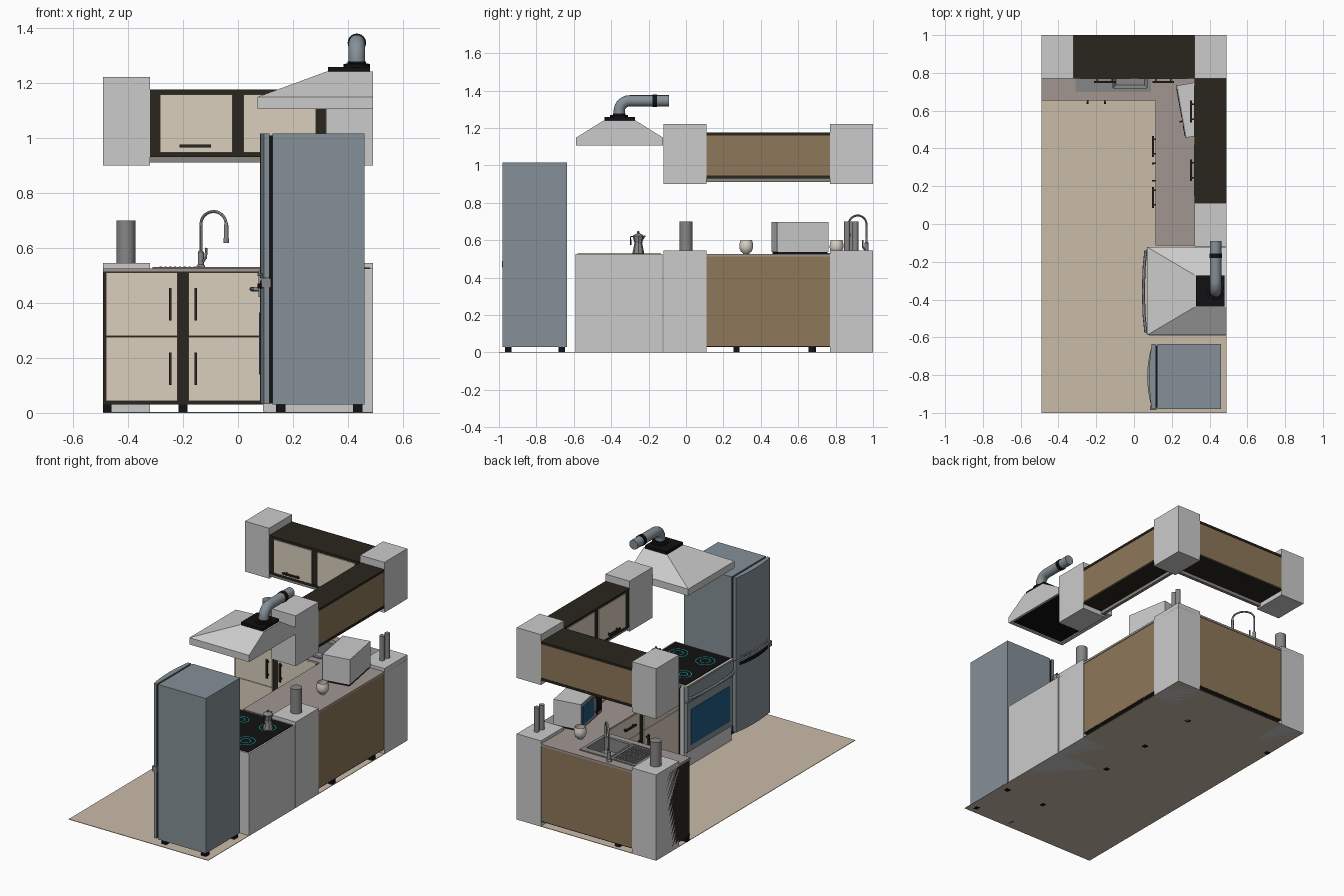
import bpy, bmesh, math
from mathutils import Vector, Matrix

if "Cube" in bpy.data.objects:
    bpy.data.objects.remove(bpy.data.objects["Cube"])

def mat(name, hexcol):
    m = bpy.data.materials.new(name)
    m.diffuse_color = [(int(hexcol[i:i+2], 16) / 255) ** 2.2 for i in (0, 2, 4)] + [1]
    m.use_nodes = True
    m.node_tree.nodes["Principled BSDF"].inputs["Base Color"].default_value = m.diffuse_color
    return m

CREAM, DARK, BROWN = mat("cream", "d9cdbc"), mat("dark_wood", "2e2923"), mat("brown", "8c775a")
STEEL, FLOOR, TOP = mat("blue_steel", "848f96"), mat("floor_tan", "c8b9a6"), mat("counter", "a09590")
BLACK, GLASS, TEAL = mat("black", "18181a"), mat("blue_glass", "265a80"), mat("teal", "109aa0")
METAL, CHINA, YELLOW = mat("metal", "858585"), mat("china", "d8d2c8"), mat("strip", "8a8580")

def finish(name, bm, m=None, smooth=False):
    bmesh.ops.recalc_face_normals(bm, faces=bm.faces)
    me = bpy.data.meshes.new(name)
    bm.to_mesh(me)
    bm.free()
    o = bpy.data.objects.new(name, me)
    bpy.context.collection.objects.link(o)
    if m:
        me.materials.append(m)
    if smooth:
        bpy.ops.object.select_all(action='DESELECT')
        o.select_set(True)
        bpy.context.view_layer.objects.active = o
        bpy.ops.object.shade_smooth_by_angle()
    return o

def box(name, x0, x1, y0, y1, z0, z1, m=None, swap=False):
    if swap:
        x0, x1, y0, y1 = y0, y1, x0, x1
    bm = bmesh.new()
    bmesh.ops.create_cube(bm, size=1, matrix=Matrix.Translation(((x0+x1)/2, (y0+y1)/2, (z0+z1)/2))
                          @ Matrix.Diagonal((x1-x0, y1-y0, z1-z0, 1)))
    return finish(name, bm, m)

def prism(name, pts, z0, z1, m=None):
    bm = bmesh.new()
    f = bm.faces.new([bm.verts.new((x, y, z0)) for x, y in pts])
    r = bmesh.ops.extrude_face_region(bm, geom=[f])
    for v in r['geom']:
        if isinstance(v, bmesh.types.BMVert):
            v.co.z = z1
    return finish(name, bm, m)

def loft(name, rings, m=None, smooth=False, caps=True):
    bm = bmesh.new()
    vs = [[bm.verts.new(p) for p in r] for r in rings]
    n = len(vs[0])
    for a, b in zip(vs, vs[1:]):
        for i in range(n):
            bm.faces.new((a[i], a[(i+1) % n], b[(i+1) % n], b[i]))
    if caps:
        bm.faces.new(vs[0])
        bm.faces.new(vs[-1])
    return finish(name, bm, m, smooth)

def lathe(name, prof, x, y, m=None, n=24, smooth=True):
    return loft(name, [[(x + r*math.cos(2*math.pi*i/n), y + r*math.sin(2*math.pi*i/n), z)
                        for i in range(n)] for r, z in prof], m, smooth)

def tube(name, pts, r, m=None, n=12):
    # sweep a circle along a polyline
    pts = [Vector(p) for p in pts]
    rings, ref = [], None
    for i, p in enumerate(pts):
        t = (pts[min(i+1, len(pts)-1)] - pts[max(i-1, 0)]).normalized()
        ref = t.orthogonal() if ref is None else (ref - t * ref.dot(t))
        ref.normalize()
        b = t.cross(ref)
        rings.append([p + r*(ref*math.cos(2*math.pi*k/n) + b*math.sin(2*math.pi*k/n)) for k in range(n)])
    return loft(name, rings, m, True)

def rect(x0, x1, y0, y1, z):
    return [(x0, y0, z), (x1, y0, z), (x1, y1, z), (x0, y1, z)]

def handle(name, u, z, d, length, vertical, swap):
    # bar with two standoffs, in front of plane d
    h, t = length/2, 0.005
    hu, hz = (t, h) if vertical else (h, t)
    box(name + "_bar", u-hu, u+hu, d-.024, d-.014, z-hz, z+hz, DARK, swap)
    for s in (-.7, .7):
        cu, cz = (u, z+s*h) if vertical else (u+s*h, z)
        box(name + "_post", cu-.004, cu+.004, d-.016, d, cz-.004, cz+.004, DARK, swap)

# floor and grey wall blocks
box("floor", -.49, .49, -1, 1, 0, .003, FLOOR)
for x0, x1, y0, y1 in ((-.49, -.32, .77, 1), (.32, .49, .77, 1), (.32, .49, -.12, .11)):
    box("lower_block", x0, x1, y0, y1, 0, .545)
    box("upper_block", x0, x1, y0, y1, .90, 1.22)

# upper cabinets: (side, u range, door ranges, front, back)
for side, swap, u0, u1, d0, d1 in (("back", False, -.32, .32, .77, 1), ("right", True, .11, .77, .32, .49)):
    n = side + "_upper_"
    c = (u0+u1)/2
    box(n+"top", u0, u1, d0, d1, 1.16, 1.175, DARK, swap)
    box(n+"bottom", u0, u1, d0, d1, .93, .945, DARK, swap)
    box(n+"back_panel", u0, u1, d1-.012, d1-.003, .945, 1.16, BROWN, swap)
    box(n+"face_frame", u0, u1, d0+.004, d0+.02, .945, 1.16, DARK, swap)
    box(n+"light_strip", u0, u1, d0+.01, d0+.03, .91, .93, YELLOW, swap)
    for s in (-1, 1):
        e = sorted((c+s*.02, c+s*((u1-u0)/2-.037)))
        box(n+"door", *e, d0-.002, d0+.006, .947, 1.158, CREAM, swap)
        handle(n+"handle", c+s*.155, .97, d0, .115, False, swap)

# base cabinets
for side, swap, u0, u1, d0, d1, c, a, b, split in (
        ("back", False, -.49, .12, .66, 1, -.2, -.48, .085, .277),
        ("right", True, -.115, .66, .12, .49, .275, -.1, .65, .38)):
    n = side + "_base_"
    end = .32 if side == "back" else .77
    box(n+"bottom", u0, end, d0, d1-.005, .03, .042, DARK, swap)
    box(n+"face_frame", u0, u1, d0+.004, d0+.02, .042, .512, DARK, swap)
    box(n+"end_panel", u0, u0+.012, d0+.004, d1-.02, .042, .512, DARK, swap)
    box(n+"back_panel", -.32 if side == "back" else .11, end, d1-.014, d1-.004, .035, .512, BROWN, swap)
    for e0, e1 in ((a, c-.02), (c+.02, b)):
        box(n+"lower_door", e0, e1, d0-.002, d0+.006, .044, split-.002, CREAM, swap)
        box(n+"upper_door", e0, e1, d0-.002, d0+.006, split+.002, .51, CREAM, swap)
    for s in (-1, 1):
        handle(n+"lower_handle", c+s*.046, .16 if side == "back" else .29, d0, .118, True, swap)
        if side == "back":
            handle(n+"upper_handle", c+s*.046, .395, d0, .118, True, swap)
        else:
            handle(n+"drawer_handle", c+s*.135, .46, d0, .11, False, swap)
for x, y in ((-.475, .68), (-.2, .68), (-.2, .96), (.14, .27), (.14, -.09), (.47, .27), (.47, .67), (.14, .67)):
    box("cabinet_foot", x-.016, x+.016, y-.016, y+.016, 0, .032, BLACK)

# L-shaped worktop with sink opening
counter = prism("worktop", [(-.49, .655), (.115, .655), (.115, -.115), (.49, -.115), (.49, 1), (-.49, 1)], .512, .525, TOP)
cut = box("sink_cutter", -.115, .075, .715, .905, .4, .6)
mod = counter.modifiers.new("hole", 'BOOLEAN')
mod.object, mod.solver = cut, 'EXACT'
bpy.context.view_layer.objects.active = counter
bpy.ops.object.modifier_apply(modifier="hole")
bpy.data.objects.remove(cut)

# sink: bowl, rim, drainboard and ribs
loft("sink_bowl", [rect(-.095, .055, .735, .885, .43), rect(-.11, .07, .72, .90, .45), rect(-.11, .07, .72, .90, .531),
                   rect(-.12, .09, .70, .94, .531), rect(-.12, .09, .70, .94, .525)], METAL, caps=False)
box("sink_bowl_floor", -.095, .055, .735, .885, .427, .43, METAL)
box("sink_drainboard", -.31, -.12, .70, .94, .525, .528, METAL)
for x0, x1, y0, y1 in ((-.31, -.12, .70, .71), (-.31, -.12, .93, .94), (-.31, -.30, .71, .93)):
    box("drainboard_rim", x0, x1, y0, y1, .528, .531, METAL)
for i in range(9):
    for j in range(4):
        x, y = -.285 + .0175*i, .725 + .051*j
        box("drainboard_rib", x, x+.008, y, y+.042, .528, .532, METAL)

# faucet: base at the back, gooseneck running diagonally over the bowl
p, q = Vector((-.135, .965, 0)), Vector((-.043, .87, 0))
path = [p + Vector((0, 0, .525)), p + Vector((0, 0, .60)), p + Vector((0, 0, .68))]
for i in range(1, 13):
    t = math.pi*i/12
    path.append(p.lerp(q, (1-math.cos(t))/2) + Vector((0, 0, .685 + .047*math.sin(t))))
path.append(q + Vector((0, 0, .65)))
tube("faucet_neck", path, .0055, METAL)
lathe("faucet_spout", [(.006, .69), (.008, .68), (.008, .64), (.01, .63), (.01, .617)], q.x, q.y, METAL, 12)
lathe("faucet_base", [(.016, .525), (.015, .535), (.011, .54), (.011, .585), (.006, .59)], p.x, p.y, METAL, 16)
tube("faucet_lever", [p + Vector((.008, -.01, .55)), p + Vector((.018, -.02, .565)), p + Vector((.02, -.02, .60))], .005, METAL)

# canisters and bottles on the blocks
for x, y in ((-.407, .885), (.41, 0)):
    lathe("canister", [(.034, .545), (.034, .70)], x, y, METAL, 32)
for x, y in ((.41, .862), (.415, .906)):
    lathe("bottle", [(.016, .545), (.016, .70)], x, y, METAL, 20)

# bowls
for x, y in ((.37, .322), (.18, .805)):
    lathe("bowl", [(.017, .525), (.017, .53), (.03, .541), (.037, .56), (.036, .58), (.031, .6),
                   (.029, .6), (.033, .58), (.033, .56), (.015, .535)], x, y, CHINA, 28)

# microwave, turned slightly
parts = [box("microwave_body", -.085, .085, -.14, .14, .538, .698),
         box("microwave_front", -.092, -.085, -.14, .14, .538, .698, METAL),
         box("microwave_window", -.094, -.091, -.03, .125, .56, .678, GLASS),
         box("microwave_panel", -.094, -.091, -.13, -.07, .555, .683, BLACK),
         box("microwave_handle", -.108, -.1, -.055, -.047, .56, .68, DARK),
         box("microwave_base", -.08, .08, -.135, .135, .526, .539, BLACK)]
parts += [box("microwave_handle_post", -.102, -.09, -.055, -.047, z, z+.008, DARK) for z in (.57, .66)]
for o in parts:
    o.data.transform(Matrix.Translation((.338, .61, 0)) @ Matrix.Rotation(math.radians(10), 4, 'Z'))

# stove
box("stove_body", .10, .49, -.59, -.125, 0, .52)
box("stove_drawer", .09, .10, -.585, -.13, .005, .098)
box("oven_door", .08, .10, -.588, -.127, .103, .415, STEEL)
box("oven_window", .077, .081, -.55, -.165, .14, .365, GLASS)
box("stove_control_panel", .075, .10, -.588, -.127, .422, .518, STEEL)
box("cooktop_rim", .08, .49, -.59, -.125, .518, .525, CHINA)
box("cooktop_glass", .095, .48, -.58, -.135, .525, .528, BLACK)
tube("oven_handle", [(.08, -.58, .45), (.062, -.57, .45), (.053, -.48, .45), (.05, -.357, .45),
                     (.053, -.235, .45), (.062, -.145, .45), (.08, -.135, .45)], .008, STEEL)
for x in (.19, .38):
    for y, r in ((-.245, .05), (-.465, .058)):
        for k in (1, .55):
            loft("burner_ring", [[(x + q2*math.cos(math.pi*i/16), y + q2*math.sin(math.pi*i/16), .5288)
                 for i in range(32)] for q2 in (r*k, r*k-.005)], TEAL, caps=False)

# coffee pot on the stove
lathe("coffee_pot", [(.03, .528), (.031, .532), (.022, .578), (.021, .584), (.03, .622), (.018, .632), (.006, .636),
                     (.007, .645), (.003, .648)], .39, -.255, METAL, 8, False)
tube("coffee_pot_handle", [(.39, -.283, .62), (.39, -.297, .618), (.39, -.295, .575)], .004, DARK, 8)
loft("coffee_pot_spout", [[(.381, -.23, .622), (.399, -.23, .622), (.39, -.232, .6)],
                          [(.387, -.215, .626), (.393, -.215, .626), (.39, -.216, .62)]], METAL)

# hood with dark cavity
hood = loft("hood", [rect(.33, .475, -.43, -.28, 1.225), rect(.095, .475, -.57, -.14, 1.12), rect(.095, .475, -.57, -.14, 1.105),
                     rect(.07, .49, -.588, -.122, 1.105), rect(.07, .49, -.588, -.122, 1.148), rect(.32, .49, -.44, -.27, 1.24)])
box("hood_filter", .095, .475, -.57, -.14, 1.112, 1.118, BLACK)
box("hood_collar", .327, .48, -.437, -.273, 1.238, 1.258, BLACK)
lathe("duct_flange", [(.048, 1.258), (.048, 1.268), (.034, 1.27), (.034, 1.278)], .432, -.357, BLACK, 24)
arc = [(.432, -.357 + .055*(1-math.cos(math.pi*i/16)), 1.29 + .055*math.sin(math.pi*i/16)) for i in range(9)]
tube("duct", [(.432, -.357, 1.26)] + arc + [(.432, -.09, 1.345)], .03, STEEL, 24)
tube("duct_ring", [(.432, -.18, 1.345), (.432, -.155, 1.345)], .0335, BLACK, 24)

# fridge
box("fridge_body", .125, .46, -.98, -.635, .03, 1.015, STEEL)
box("fridge_seal", .112, .126, -.972, -.643, .035, 1.008, BLACK)
ys = [-.98 + .345*i/12 for i in range(13)]
door = [(.114, -.98)] + [(.08 + .014*((y+.8075)/.1725)**2, y) for y in ys] + [(.114, -.635)]
prism("fridge_lower_door", door, .033, .482, STEEL)
prism("fridge_upper_door", door, .49, 1.015, STEEL)
grip = [(.09, -.95)] + [(.07 + .018*(2*i/8-1)**2, -.95 + .285*i/8) for i in range(9)] + [(.09, -.665)]
prism("fridge_lower_handle", grip, .452, .47, BLACK)
prism("fridge_upper_handle", grip, .497, .507, STEEL)
box("fridge_hinge", .085, .12, -.984, -.96, .455, .488, METAL)
for x in (.155, .435):
    for y in (-.95, -.665):
        box("fridge_foot", x-.017, x+.017, y-.017, y+.017, 0, .031, BLACK)
